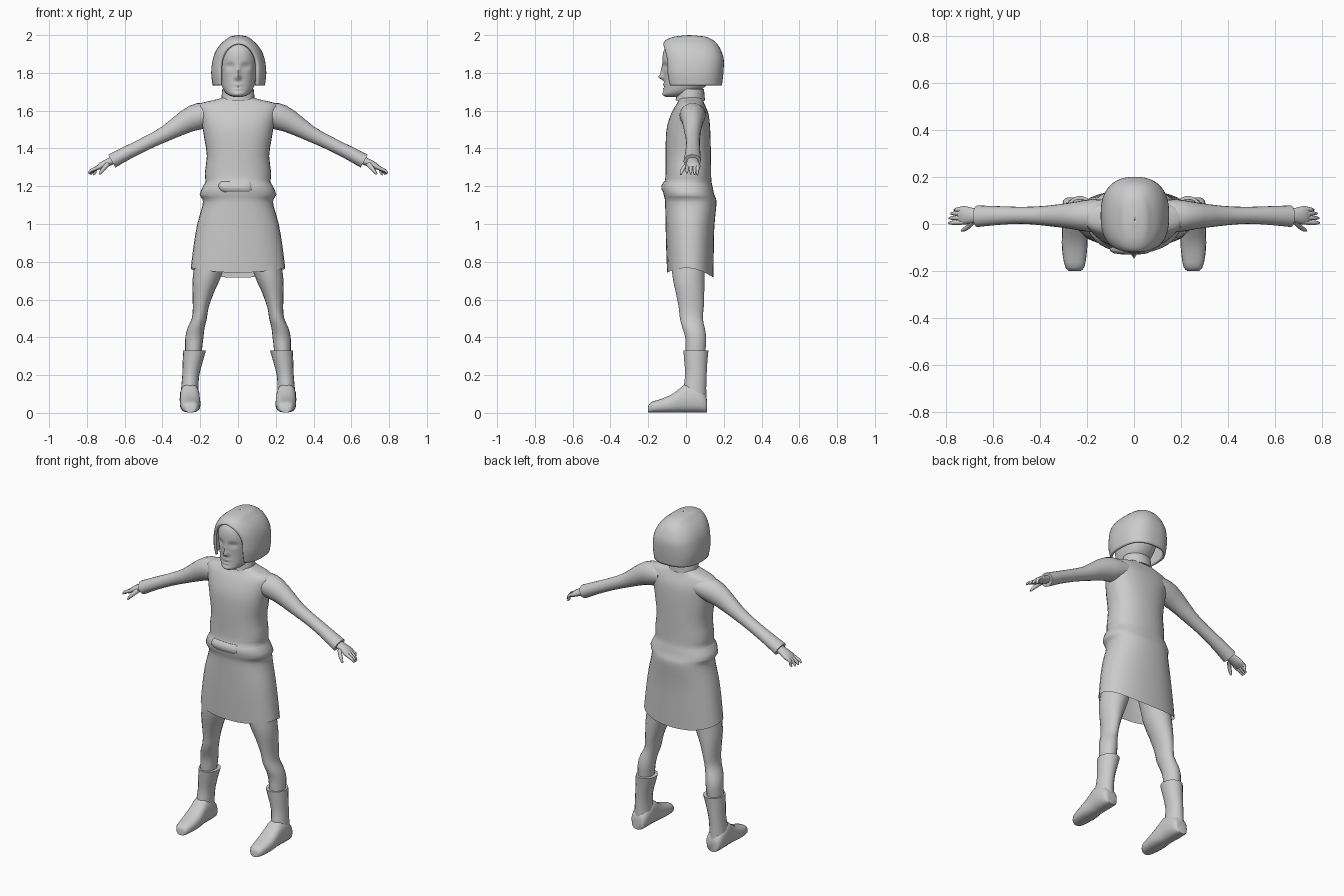
import bpy, bmesh, math
from mathutils import Vector

grey = bpy.data.materials.new("plain grey")
grey.diffuse_color = (0.6, 0.6, 0.6, 1)
X, Y, Z = Vector((1, 0, 0)), Vector((0, 1, 0)), Vector((0, 0, 1))


def dense(rows, steps):
    """Smoothly interpolate extra stations between the given ones."""
    out = []
    for i in range(len(rows) - 1):
        a, b = rows[max(i - 1, 0)], rows[i]
        c, d = rows[i + 1], rows[min(i + 2, len(rows) - 1)]
        for s in range(steps):
            t = s / steps
            out.append([q + 0.5 * t * (r - p + t * (2*p - 5*q + 4*r - w + t * (3*(q - r) + w - p)))
                        for p, q, r, w in zip(a, b, c, d)])
    return out + [list(rows[-1])]


def ring(c, u, v, n, p=2.0):
    pts = []
    for i in range(n):
        a = 2 * math.pi * i / n
        cs, sn = math.cos(a), math.sin(a)
        pts.append(c + u * math.copysign(abs(cs) ** (2 / p), cs) + v * math.copysign(abs(sn) ** (2 / p), sn))
    return pts


def loft(name, rings, caps=(True, True), side=1, closed=True, angle=50):
    bm = bmesh.new()
    vs = [[bm.verts.new((p.x * side, p.y, p.z)) for p in r] for r in rings]
    n = len(vs[0])
    for a, b in zip(vs, vs[1:]):
        for i in range(n if closed else n - 1):
            j = (i + 1) % n
            bm.faces.new((a[i], a[j], b[j], b[i]))
    for use, r in zip(caps, (vs[0], vs[-1])):
        if use:
            bm.faces.new(r)
    bmesh.ops.remove_doubles(bm, verts=bm.verts, dist=0.0002)
    bmesh.ops.recalc_face_normals(bm, faces=bm.faces)
    me = bpy.data.meshes.new(name)
    bm.to_mesh(me)
    bm.free()
    me.materials.append(grey)
    ob = bpy.data.objects.new(name, me)
    bpy.context.collection.objects.link(ob)
    bpy.ops.object.select_all(action='DESELECT')
    ob.select_set(True)
    bpy.context.view_layer.objects.active = ob
    bpy.ops.object.shade_smooth_by_angle(angle=math.radians(angle))
    return ob


def upright(rows, n, p=2.0, steps=2):
    """Rows of z, centre x, half width, front y, back y."""
    return [ring(Vector((x, (f + b) / 2, z)), X * w, Y * ((b - f) / 2), n, p)
            for z, x, w, f, b in dense(rows, steps)]


def along(rows, n, p=2.0, steps=2):
    """Rows of x, y, z, half depth (y), half thickness; follows a path in x-z."""
    d = dense(rows, steps)
    out = []
    for i, (x, y, z, w, t) in enumerate(d):
        a, b = d[max(i - 1, 0)], d[min(i + 1, len(d) - 1)]
        tan = Vector((b[0] - a[0], 0, b[2] - a[2])).normalized()
        out.append(ring(Vector((x, y, z)), Y * w, tan.cross(Y) * t, n, p))
    return out


# Dress: one shell from the wavy hem to the neck
dress = upright([
    (0.755, 0, 0.25, -0.10, 0.145), (0.88, 0, 0.235, -0.105, 0.147), (1.0, 0, 0.215, -0.108, 0.15),
    (1.09, 0, 0.19, -0.11, 0.16), (1.13, 0, 0.187, -0.112, 0.16), (1.155, 0, 0.203, -0.118, 0.15),
    (1.20, 0, 0.185, -0.125, 0.14), (1.225, 0, 0.172, -0.113, 0.135), (1.27, 0, 0.176, -0.108, 0.133),
    (1.36, 0, 0.165, -0.108, 0.132), (1.45, 0, 0.178, -0.107, 0.13), (1.52, 0, 0.19, -0.10, 0.127),
    (1.58, 0, 0.205, -0.08, 0.12), (1.62, 0, 0.212, -0.06, 0.105), (1.642, 0, 0.19, -0.045, 0.095),
    (1.66, 0, 0.11, -0.04, 0.09), (1.672, 0, 0.08, -0.035, 0.085)], 32, 2.3)
for k, r in enumerate(dress[:6]):
    for v in r:
        v.z -= (1 - k / 6) * (0.035 * (v.y / 0.12) ** 2 - 0.012)
loft("dress", dress, (False, True))

# Collar and neck
loft("collar", upright([(1.655, 0, 0.088, -0.055, 0.1), (1.685, 0, 0.086, -0.05, 0.098),
                        (1.715, 0, 0.083, -0.045, 0.095)], 24))
loft("neck", upright([(1.66, 0, 0.07, -0.035, 0.085), (1.8, 0, 0.07, -0.035, 0.085)], 20))

# Head with sculpted nose, eye sockets, lips and chin
head = upright([
    (1.672, 0, 0.022, -0.105, -0.04), (1.685, 0, 0.054, -0.12, 0.03), (1.71, 0, 0.076, -0.117, 0.08),
    (1.75, 0, 0.09, -0.115, 0.12), (1.80, 0, 0.099, -0.117, 0.145), (1.85, 0, 0.102, -0.124, 0.155),
    (1.90, 0, 0.098, -0.122, 0.15), (1.94, 0, 0.085, -0.105, 0.13), (1.97, 0, 0.05, -0.06, 0.09),
    (1.98, 0, 0.01, 0.0, 0.03)], 64, 2.2, 5)
features = [(0, 1.777, 0.014, 0.013, 0.026), (0, 1.805, 0.011, 0.03, 0.016),
            (0.042, 1.835, 0.02, 0.014, -0.016), (-0.042, 1.835, 0.02, 0.014, -0.016),
            (0.04, 1.834, 0.011, 0.007, 0.007), (-0.04, 1.834, 0.011, 0.007, 0.007),
            (0, 1.737, 0.024, 0.006, 0.009), (0, 1.716, 0.02, 0.006, 0.007),
            (0, 1.727, 0.03, 0.004, -0.005), (0, 1.69, 0.02, 0.012, 0.005)]
for r in head:
    for v in r:
        if v.y < 0:
            v.y -= sum(h * math.exp(-((v.x - x) / sx) ** 2 - ((v.z - z) / sz) ** 2)
                       for x, z, sx, sz, h in features)
loft("head", head, angle=80)

# Bobbed hair: rings left open around the face, closing over the crown
hair = []
for z, w, f, b in dense([
        (1.732, 0.138, -0.115, 0.19), (1.80, 0.146, -0.125, 0.198), (1.87, 0.138, -0.128, 0.2),
        (1.915, 0.122, -0.128, 0.187), (1.95, 0.098, -0.122, 0.168), (1.975, 0.07, -0.105, 0.14),
        (1.992, 0.045, -0.06, 0.1), (2.0, 0.002, 0.015, 0.02)], 4):
    gap = 0.098 * math.sqrt(max(0, 1 - max(0, (z - 1.83) / 0.125) ** 2))
    t = min(gap / w, 0.98) ** 1.25
    a0 = math.asin(t)
    row = []
    for i in range(41):
        a = a0 + (2 * math.pi - 2 * a0) * i / 40
        s, c = math.sin(a), math.cos(a)
        row.append(Vector((math.copysign(abs(s) ** 0.8, s) * w + 0.004,
                           (f + b) / 2 - math.copysign(abs(c) ** 0.8, c) * (b - f) / 2, z)))
    hair.append(row)
ob = loft("hair", hair, (False, False), closed=False)
mod = ob.modifiers.new("thickness", 'SOLIDIFY')
mod.thickness = 0.014
mod.offset = -1

for side, tag in ((1, "left"), (-1, "right")):
    # Sleeve with a slightly flared cuff
    loft("sleeve_" + tag, along([
        (0.12, 0.035, 1.585, 0.07, 0.055), (0.20, 0.035, 1.572, 0.068, 0.07), (0.27, 0.035, 1.545, 0.056, 0.062),
        (0.38, 0.035, 1.48, 0.042, 0.042), (0.48, 0.037, 1.43, 0.036, 0.036), (0.58, 0.036, 1.38, 0.04, 0.036),
        (0.668, 0.033, 1.333, 0.046, 0.039)], 20), side=side)
    # Palm, four fingers and thumb
    loft("palm_" + tag, along([
        (0.65, 0.035, 1.343, 0.028, 0.022), (0.69, 0.036, 1.325, 0.033, 0.021), (0.725, 0.037, 1.308, 0.04, 0.018),
        (0.745, 0.036, 1.295, 0.036, 0.011)], 14), side=side)
    for i, (y0, y1, x1, z1) in enumerate([(0.008, 0.005, 0.79, 1.268), (0.027, 0.025, 0.787, 1.264),
                                          (0.046, 0.045, 0.78, 1.262), (0.062, 0.06, 0.766, 1.26)]):
        loft("finger_%d_%s" % (i + 1, tag), along([
            (0.725, y0, 1.307, 0.011, 0.012), (0.755, (y0 + y1) / 2, 1.293, 0.01, 0.01),
            (x1 - 0.01, y1, z1 + 0.014, 0.008, 0.008), (x1, y1, z1, 0.004, 0.004)], 8), side=side)
    loft("thumb_" + tag, along([
        (0.685, 0.012, 1.322, 0.013, 0.014), (0.705, -0.01, 1.30, 0.012, 0.012),
        (0.722, -0.022, 1.28, 0.01, 0.009), (0.734, -0.027, 1.263, 0.005, 0.005)], 8), side=side)
    # Leg
    loft("leg_" + tag, upright([
        (0.95, 0.115, 0.085, -0.085, 0.115), (0.74, 0.16, 0.077, -0.075, 0.1), (0.65, 0.182, 0.06, -0.058, 0.098),
        (0.56, 0.197, 0.042, -0.04, 0.095), (0.50, 0.205, 0.04, -0.033, 0.09), (0.45, 0.222, 0.045, -0.02, 0.1),
        (0.40, 0.231, 0.048, -0.005, 0.108), (0.34, 0.235, 0.045, -0.003, 0.105), (0.25, 0.24, 0.042, 0.0, 0.1)],
        18), side=side)
    # Boot shaft and foot
    loft("boot_shaft_" + tag, upright([
        (0.33, 0.23, 0.06, -0.015, 0.12), (0.27, 0.24, 0.053, -0.01, 0.114), (0.20, 0.25, 0.045, -0.005, 0.11),
        (0.13, 0.255, 0.046, -0.015, 0.108), (0.05, 0.256, 0.05, -0.02, 0.11)], 18), side=side)
    foot = [ring(Vector((x, y, 0.002 + h / 2)), X * w, Z * (h / 2), 18, 2.6) for y, x, w, h in dense([
        (0.112, 0.256, 0.03, 0.06), (0.1, 0.256, 0.046, 0.1), (0.05, 0.256, 0.053, 0.14), (0.0, 0.255, 0.052, 0.15),
        (-0.03, 0.254, 0.052, 0.13), (-0.08, 0.253, 0.055, 0.094), (-0.14, 0.253, 0.05, 0.07),
        (-0.185, 0.252, 0.04, 0.055), (-0.2, 0.252, 0.025, 0.035)], 2)]
    loft("boot_foot_" + tag, foot, side=side)

# Folded waist panel at the front
loft("waist_fold", upright([
    (1.165, 0, 0.068, -0.116, -0.09), (1.18, -0.01, 0.085, -0.128, -0.08), (1.205, -0.015, 0.09, -0.129, -0.08),
    (1.225, -0.01, 0.08, -0.115, -0.08)], 16, 3))
